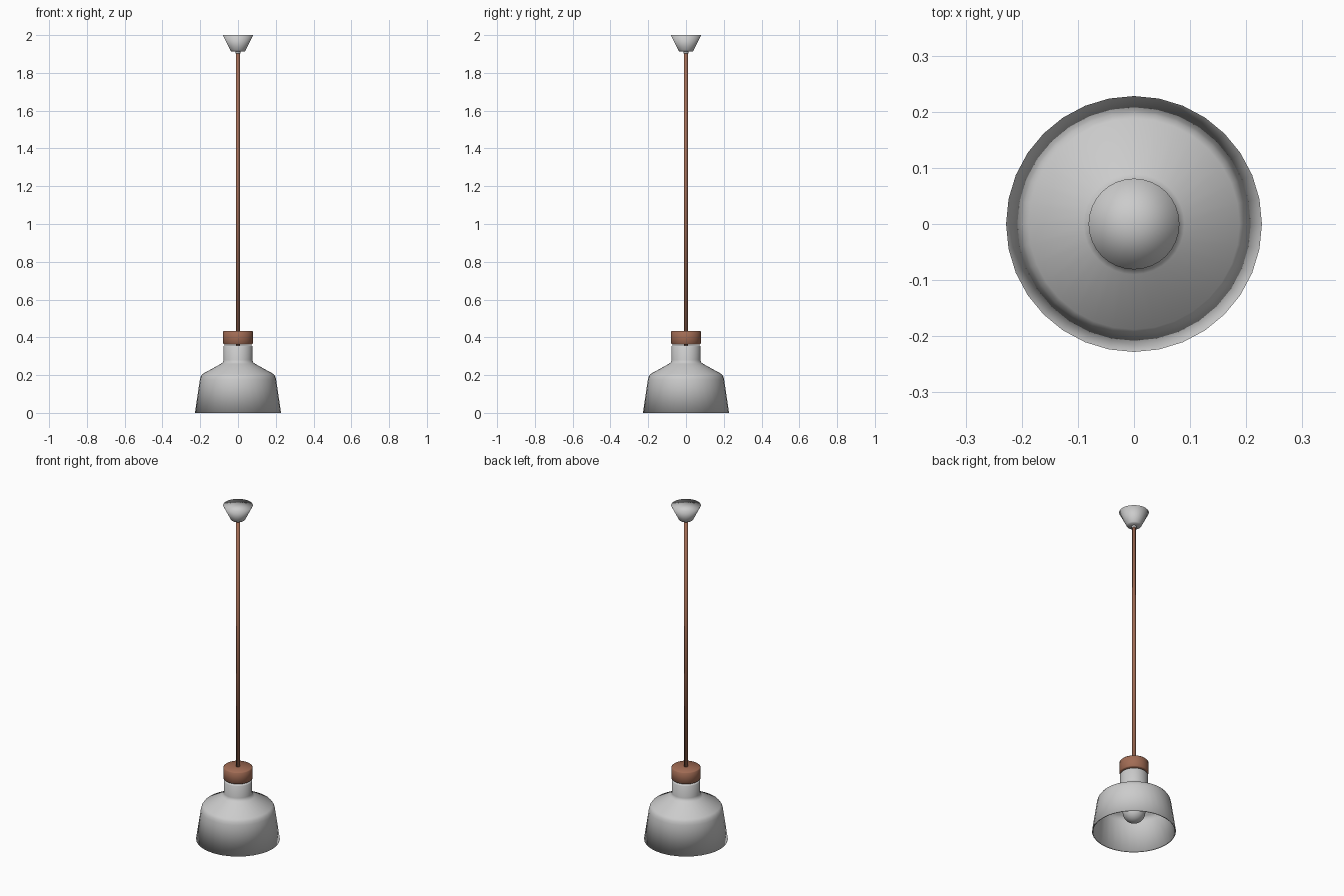
import bpy, bmesh, math

if "Cube" in bpy.data.objects:
    bpy.data.objects.remove(bpy.data.objects["Cube"])


def material(name, rgb):
    m = bpy.data.materials.new(name)
    m.diffuse_color = (*rgb, 1)
    m.use_nodes = True
    m.node_tree.nodes["Principled BSDF"].inputs["Base Color"].default_value = m.diffuse_color
    return m


def lathe(name, profile, sides=32, mat=None):
    """Revolve an (r, z) profile around z; points with r = 0 become poles."""
    bm = bmesh.new()
    rings = []
    for r, z in profile:
        n = 1 if r == 0 else sides
        rings.append([bm.verts.new((r * math.cos(2 * math.pi * i / sides),
                                    r * math.sin(2 * math.pi * i / sides), z))
                      for i in range(n)])
    for a, b in zip(rings, rings[1:]):
        for i in range(sides):
            j = (i + 1) % sides
            quad = [a[i % len(a)], a[j % len(a)], b[j % len(b)], b[i % len(b)]]
            bm.faces.new(list(dict.fromkeys(quad)))
    bmesh.ops.recalc_face_normals(bm, faces=bm.faces)
    for f in bm.faces:
        f.smooth = True
    mesh = bpy.data.meshes.new(name)
    bm.to_mesh(mesh)
    bm.free()
    ob = bpy.data.objects.new(name, mesh)
    bpy.context.collection.objects.link(ob)
    if mat:
        mesh.materials.append(mat)
    return ob


wood = material("brown", (0.36, 0.15, 0.09))

# Hollow shade: outer skin up to the closed neck, then back down inside
outer = [(0.228, 0), (0.202, 0.175), (0.198, 0.192), (0.188, 0.206),
         (0.09, 0.26), (0.08, 0.268), (0.077, 0.28), (0.077, 0.352), (0.074, 0.356)]
inner = [(0.07, 0.348), (0.07, 0.276), (0.083, 0.255), (0.183, 0.2),
         (0.193, 0.188), (0.197, 0.174), (0.222, 0)]
lathe("shade_outer", [(0, 0.356)] + outer[::-1] + inner[::-1] + [(0, 0.348)])

# Wooden cap above the neck
lathe("wooden_cap", [(0, 0.363), (0.075, 0.363), (0.079, 0.367),
                     (0.079, 0.430), (0.075, 0.434), (0, 0.434)], mat=wood)

# Cord
lathe("cord", [(0, 0.34), (0.01, 0.34), (0.01, 1.93), (0, 1.93)], 12, wood)

# Ceiling canopy with its cord grip
lathe("ceiling_canopy", [(0, 1.914), (0.036, 1.914), (0.041, 1.920),
                         (0.081, 2.0), (0, 2.0)])
lathe("cord_grip", [(0, 1.903), (0.013, 1.903), (0.013, 1.916), (0, 1.916)], 16)

# Bulb: round globe tapering into a neck, and the socket holding it
globe = [(0.062 * math.sin(math.radians(a)), 0.12 - 0.062 * math.cos(math.radians(a)))
         for a in range(15, 136, 15)]
lathe("bulb", [(0, 0.058)] + globe + [(0.032, 0.185), (0.028, 0.23), (0, 0.23)])
lathe("socket", [(0, 0.225), (0.034, 0.225), (0.034, 0.35), (0, 0.35)], 24)
